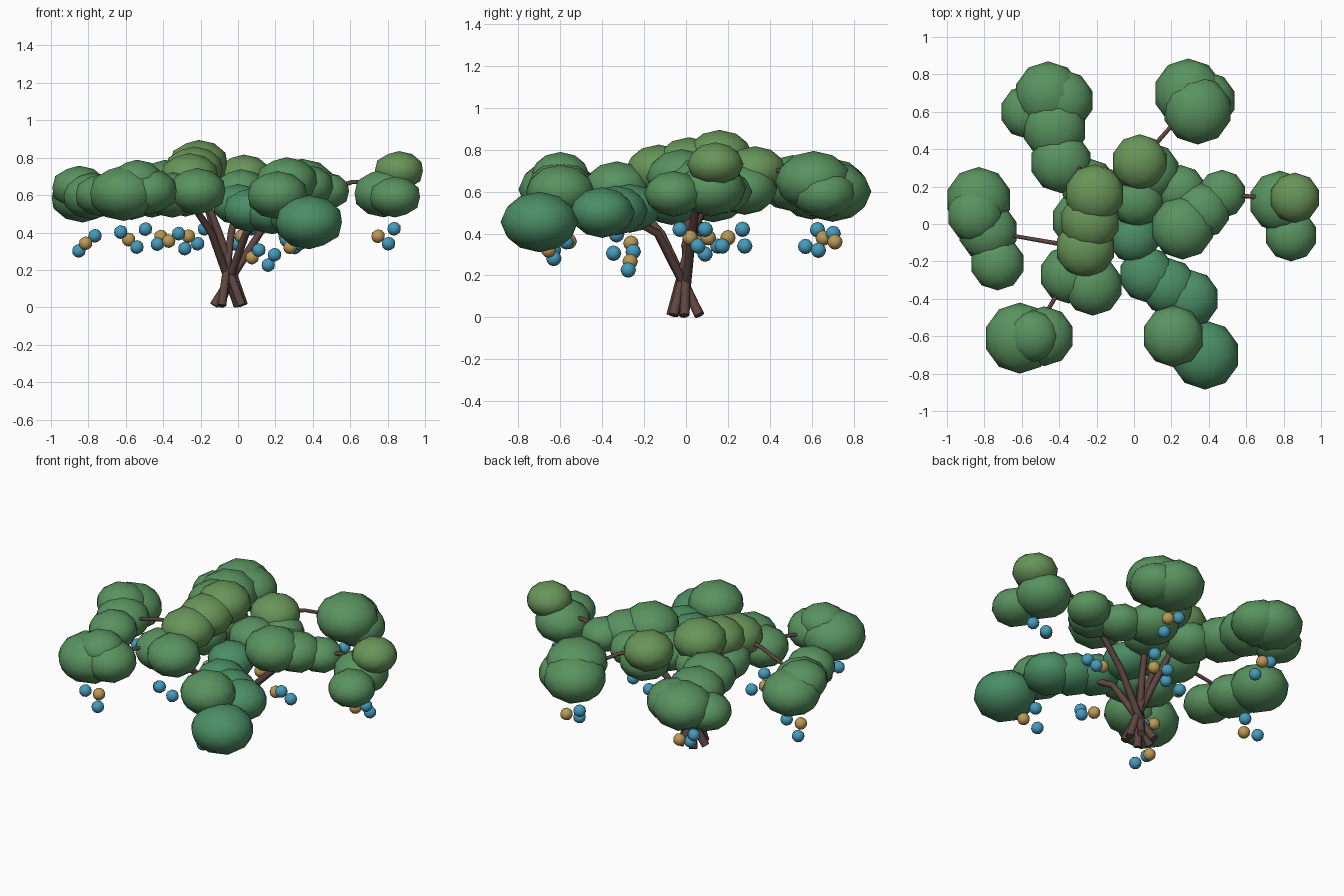
import bpy
import random
from math import cos, sin
from mathutils import Vector

if "Cube" in bpy.data.objects:
    bpy.data.objects.remove(bpy.data.objects["Cube"])

random.seed(4)


def material(name, color):
    m = bpy.data.materials.new(name)
    m.diffuse_color = (*color, 1)
    m.use_nodes = True
    m.node_tree.nodes["Principled BSDF"].inputs["Base Color"].default_value = m.diffuse_color
    return m


BARK = material("bark", (0.11, 0.06, 0.05))
LEAF = [material("leaf_low", (0.07, 0.27, 0.13)),
        material("leaf_mid", (0.10, 0.29, 0.115)),
        material("leaf_high", (0.14, 0.30, 0.10))]
BLUE = material("blue_fruit", (0.06, 0.33, 0.50))
GOLD = material("gold_fruit", (0.50, 0.32, 0.09))


def ball(name, loc, r, squash, mat):
    bpy.ops.mesh.primitive_ico_sphere_add(subdivisions=2, radius=r, location=loc)
    ob = bpy.context.object
    ob.name = name
    ob.scale.z = squash
    bpy.ops.object.shade_smooth()
    ob.data.materials.append(mat)


def limb(name, points, r0, r1):
    # tapered round tube through the points
    cu = bpy.data.curves.new(name, 'CURVE')
    cu.dimensions = '3D'
    cu.bevel_depth = 1
    cu.bevel_resolution = 2
    cu.use_fill_caps = True
    sp = cu.splines.new('POLY')
    sp.points.add(len(points) - 1)
    for i, p in enumerate(points):
        sp.points[i].co = (*p, 1)
        sp.points[i].radius = r0 + (r1 - r0) * i / (len(points) - 1)
    ob = bpy.data.objects.new(name, cu)
    bpy.context.collection.objects.link(ob)
    cu.materials.append(BARK)


# foliage chains: parent chain, clump count, first and last clump (x, y, z, radius)
CHAINS = {
    "ridge": (None, 3, (-.21, .16, .77, .16), (-.26, -.13, .70, .16)),
    "skirt": (None, 2, (-.35, -.27, .60, .155), (-.22, -.33, .62, .16)),
    "hub": (None, 3, (.03, .33, .70, .15), (0, -.07, .55, .14)),
    "east": (None, 3, (.26, -.02, .67, .17), (.47, .16, .62, .13)),
    "south": (None, 3, (.07, -.27, .52, .15), (.30, -.40, .50, .155)),
    "left": ("ridge", 3, (-.83, .13, .59, .175), (-.73, -.21, .60, .145)),
    "front_left": ("skirt", 2, (-.61, -.61, .61, .19), (-.48, -.60, .62, .16)),
    "back_left": ("ridge", 3, (-.46, .69, .62, .18), (-.39, .33, .66, .165)),
    "back_right": ("hub", 2, (.29, .70, .60, .185), (.34, .61, .65, .185)),
    "right": ("east", 2, (.78, .12, .61, .165), (.86, .14, .73, .135)),
    "front_right": ("south", 2, (.21, -.60, .60, .165), (.38, -.70, .455, .185)),
}
# extra clumps filling out the chains
SIDES = [(-.57, .60, .58, .145), (.25, .18, .60, .135), (.84, -.06, .59, .14),
         (-.54, -.60, .68, .14), (-.38, .66, .62, .165), (-.85, .05, .64, .15),
         (.39, .66, .59, .155), (-.28, .02, .61, .16), (-.24, .20, .64, .15),
         (.09, .28, .61, .155)]


def along(name, t):
    a, b = (Vector(v) for v in CHAINS[name][2:])
    return a.lerp(b, t)


def clump(c):
    z = c[2]
    ball("foliage", c[:3], c[3], .78, LEAF[(z > .56) + (z > .68)])


center = Vector((-.05, 0, 0))
for name, (parent, count, first, last) in CHAINS.items():
    for i in range(count):
        clump(along(name, i / (count - 1)))
    tip = Vector(along(name, .5)[:3])
    if parent:
        # thin arched branch from the nearer end of the parent chain
        ends = [Vector(along(parent, t)[:3]) for t in (0, .5, 1)]
        start = min(ends, key=lambda e: (e - tip).length)
        mid = start.lerp(tip, .4)
        mid.z += .03
        limb("branch", [start, mid, tip], .014, .009)
    else:
        # leaning stem, its foot on the far side of the ring so stems cross
        out = Vector((tip.x, tip.y, 0)) - center
        foot = center - out.normalized() * .08
        foot.z = .01
        knee = foot.lerp(tip, .5)
        knee.z = .40
        limb("stem", [foot, knee, tip], .024, .016)

    # three fruits hanging below the chain
    p = Vector(along(name, .2)[:3])
    p.z = min(p.z, .63) - .25
    turn = random.uniform(0, 6.28)
    for k, dz in enumerate((-.04, .0, .04)):
        a = turn + 2.1 * k
        spot = p + Vector((.05 * cos(a), .05 * sin(a), dz))
        ball("fruit", spot, .037, 1, GOLD if k == 1 else BLUE)

for c in SIDES:
    clump(c)

# sixth stem through the middle, up to the ridge's high end
limb("stem", [(.02, -.06, .01), (-.13, .04, .42), (-.21, .16, .70)], .024, .016)
